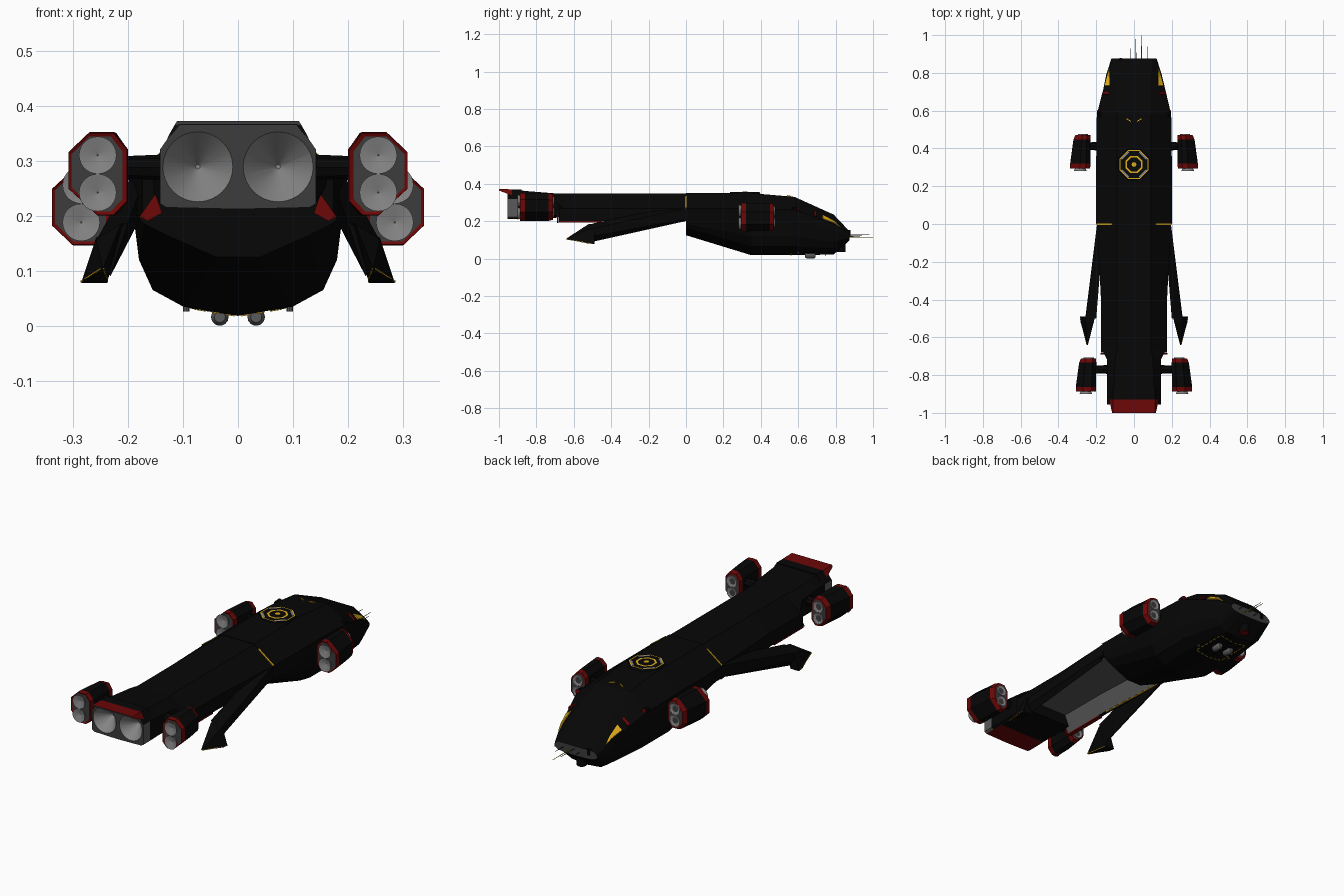
import bpy, bmesh, math
from mathutils import Vector

if "Cube" in bpy.data.objects:
    bpy.data.objects.remove(bpy.data.objects["Cube"])


def material(name, r, g, b):
    m = bpy.data.materials.new(name)
    m.use_nodes = True
    m.diffuse_color = (r, g, b, 1)
    m.node_tree.nodes["Principled BSDF"].inputs["Base Color"].default_value = (r, g, b, 1)
    return m


BLACK, RED, GOLD, DARK, GREY, BAY = range(6)
MATS = [material("hull black", .002, .002, .002), material("trim red", .15, .002, .002),
        material("marking gold", .75, .42, .01), material("dark grey", .045, .045, .045),
        material("metal grey", .23, .23, .23), material("bay grey", .1, .1, .1)]


def finish(name, bm, mirror=False, smooth=False):
    """Turn a bmesh into an object, optionally mirrored across x."""
    bmesh.ops.recalc_face_normals(bm, faces=bm.faces[:])
    me = bpy.data.meshes.new(name)
    bm.to_mesh(me)
    bm.free()
    for m in MATS:
        me.materials.append(m)
    ob = bpy.data.objects.new(name, me)
    bpy.context.collection.objects.link(ob)
    if mirror:
        mod = ob.modifiers.new("mirror", "MIRROR")
        mod.use_mirror_merge = False
    if smooth:
        bpy.ops.object.select_all(action="DESELECT")
        ob.select_set(True)
        bpy.context.view_layer.objects.active = ob
        bpy.ops.object.shade_smooth_by_angle(angle=math.radians(40))
    return ob


def loft(name, loops, mats, **kw):
    """Skin closed loops; mats = start cap, one per segment, end cap."""
    bm = bmesh.new()
    rings = [[bm.verts.new(p) for p in loop] for loop in loops]
    n = len(rings[0])
    for k, (a, b) in enumerate(zip(rings, rings[1:])):
        for i in range(n):
            j = (i + 1) % n
            bm.faces.new((a[i], a[j], b[j], b[i])).material_index = mats[k + 1]
    bm.faces.new(rings[0]).material_index = mats[0]
    bm.faces.new(rings[-1]).material_index = mats[-1]
    return finish(name, bm, **kw)


def repaint(ob, mat, rule):
    """Recolour the faces of ob that satisfy rule."""
    for f in ob.data.polygons:
        if rule(f):
            f.material_index = mat


def both(y, half):
    """Full loop at y from a half section running from x=0 round to x=0."""
    return [(x, y, z) for x, z in half] + [(-x, y, z) for x, z in reversed(half) if x]


def lathe(name, c, axis, steps, mats, n=24, turn=0., **kw):
    """Rings of (distance, radius) round an axis."""
    def point(d, r, a):
        u, v = r * math.cos(a), r * math.sin(a)
        off = {"x": (d, u, v), "y": (u, d, v), "z": (u, v, d)}[axis]
        return Vector(c) + Vector(off)
    loops = [[point(d, r, turn + math.tau * i / n) for i in range(n)] for d, r in steps]
    return loft(name, loops, mats, **kw)


def plate(name, pts, lift, mat):
    """Thin mirrored plate raised along lift."""
    v = Vector(lift)
    return loft(name, [pts, [Vector(p) + v for p in pts]], [mat] * 3, mirror=True)


# Forward hull
top = [(0, .35), (.09, .35), (.2, .268), (.19, .2)]
full = top + [(.18, .12), (.155, .065), (.1, .035), (0, .018)]
bow = [(0, .235), (.09, .235), (.143, .185), (.147, .15), (.14, .09), (.12, .055), (.08, .03), (0, .022)]
tip = [(0, .145), (.1, .145), (.118, .13), (.12, .12), (.118, .115), (.1, .105), (.07, .1), (0, .098)]
step = top + [(.17, .185), (.13, .165), (.04, .125), (0, .125)]
shoulder = [(0, .33), (.09, .33), (.197, .26)] + full[3:]
loft("forward_hull", [both(0, step), both(.35, full), both(.58, shoulder), both(.79, bow),
                      both(.875, tip)], [BLACK] * 5 + [DARK])


# Rear hull: an open-bottomed channel with a grey bay
def channel(w):
    return [(0, .347), (.09, .347), (w, .268), (w, .2), (w - .02, .2), (w - .055, .28), (0, .28)]


rear = loft("rear_hull", [both(0, channel(.195)), both(-.4, channel(.175)),
                          both(-.68, channel(.174))], [BLACK] * 4)
repaint(rear, BAY, lambda f: -.67 < f.center.y < -.01 and .21 < f.center.z < .29
        and abs(f.normal.y) < .5 and f.normal.z < -.1)
plate("bay_end_trim", [(.138, -.682, .205), (.15, -.682, .24), (.178, -.682, .2), (.165, -.682, .19)],
      (0, -.008, 0), RED)
plate("bay_edge_trim", [(.154, -.68, .2), (.176, -.68, .2), (.176, -.45, .2), (.154, -.45, .2)],
      (0, 0, -.006), RED)
plate("bay_edge_stripe", [(.156, -.4, .2), (.162, -.4, .2), (.181, -.01, .2), (.175, -.01, .2)],
      (0, 0, -.003), GOLD)

# Main engine block with sunken exhaust cones
end = [(0, .366), (.11, .366), (.142, .32), (.142, .222), (.13, .215), (0, .212)]
block = loft("engine_block", [
    both(-.66, [(0, .345), (.09, .345), (.172, .275), (.16, .25), (.14, .225), (0, .225)]),
    both(-.715, [(0, .35), (.1, .35), (.144, .31), (.14, .222), (.13, .215), (0, .215)]),
    both(-.84, [(0, .36), (.105, .36), (.142, .316), (.14, .222), (.13, .215), (0, .213)]),
    both(-.9, end), both(-.955, end)], [BLACK] * 4 + [BAY, DARK])
repaint(block, RED, lambda f: f.center.y < -.85 and f.normal.z < -.9)
repaint(block, BLACK, lambda f: f.center.y < -.9 and f.normal.z > .3)
cutter = lathe("exhaust_cutter", (.073, -.955, .289), "y", [(-.004, .067), (.07, .004)], [GREY] * 3,
               n=32, mirror=True, smooth=True)
cutter.hide_render = True
cutter.hide_set(True)
cut = block.modifiers.new("exhausts", "BOOLEAN")
cut.operation, cut.solver, cut.object = "DIFFERENCE", "EXACT", cutter


# Hood over the exhausts
def lid(y, peak, drop):
    return both(y, [(0, peak), (.111, peak), (.111 + drop * .6, peak - drop),
                    (.107 + drop * .6, peak - drop), (.106, peak - .006), (0, peak - .006)])


hood = loft("engine_hood", [lid(-.88, .37, .03), lid(-.93, .37, .03), lid(-.955, .371, .024),
                            lid(-1, .372, .008)], [BLACK, BLACK, RED, RED, DARK])
repaint(hood, DARK, lambda f: f.center.y < -.93 and f.normal.z < -.1)


def nozzle(name, c, r, depth):
    lathe(name, c, "y", [(0, .65 * r), (-depth, r), (-depth, .95 * r), (-.008, .06 * r)],
          [GREY] * 4 + [DARK], n=28, mirror=True, smooth=True)


# Thruster pods narrowing toward the nose, the forward pair upside down
outline = [(.015, .076), (-.03, .076), (-.055, .045), (-.055, -.05),
           (-.03, -.076), (0, -.076), (.053, -.027), (.053, .04)]
bands = [(-.172, .86, .9, .002), (-.175, .98, .98, .001), (-.15, 1, 1, 0), (-.022, .84, .97, -.009),
         (0, .74, .9, -.014), (.001, .64, .8, -.014)]


def pod(name, cx, y, cz, flip):
    loops = [[(cx + shift + px * sx, y + dy, cz + flip * pz * sz) for px, pz in outline]
             for dy, sx, sz, shift in bands]
    loft(name + "_pod", loops, [DARK, RED, RED, BLACK, RED, RED, DARK], mirror=True)
    for label, dz in (("upper", .034), ("lower", -.034)):
        nozzle(f"{name}_{label}_nozzle", (cx, y - .165, cz + dz), .034, .024)
        lathe(f"{name}_{label}_intake", (cx - .015, y, cz + dz * .85), "y",
              [(-.01, .027), (.006, .027), (.006, .025), (-.006, .002)], [GREY] * 5,
              n=20, mirror=True, smooth=True)
    lathe(name + "_strut", (cx - .05, y - .058, cz + .012), "x", [(-.085, .024), (.01, .02)],
          [BLACK] * 3, n=8, mirror=True)


pod("rear", .255, -.712, .276, 1)
pod("forward", .285, .47, .222, -1)


# Swept wings with dart-shaped tips
def at(y, pts):
    return [(x, y, z) for x, z in pts]


loft("wing", [at(-.004, [(.16, .294), (.196, .268), (.195, .21), (.175, .2)]),
              at(-.5, [(.2, .187), (.255, .16), (.258, .12), (.232, .09)])],
     [BLACK] * 3, mirror=True)
loft("wing_tip", [at(-.49, [(.207, .187), (.258, .16), (.285, .078), (.238, .078)]),
                  at(-.52, [(.213, .185), (.258, .158), (.283, .08), (.238, .08)]),
                  at(-.64, [(.244, .107), (.247, .107), (.249, .103), (.245, .103)])],
     [BLACK] * 4, mirror=True)
for label, x0, x1, out in (("outer", .284, .249, .002), ("inner", .238, .245, -.002)):
    plate(f"wing_tip_{label}_stripe", [(x0, -.5, .079), (x0, -.5, .082), (x1, -.64, .105),
                                       (x1, -.64, .102)], (out, -.002, 0), GOLD)

# Landing pad with octagonal markings
pad = lathe("landing_pad", (0, .315, 0), "z",
            [(.345, .09), (.356, .085), (.356, .082), (.356, .077), (.356, .067), (.356, .05), (.356, .04)],
            [BLACK, BLACK, BLACK, GOLD, GREY, BLACK, GOLD, BLACK], n=8, turn=math.pi / 8)
repaint(pad, BLACK, lambda f: f.material_index == GREY
        and min(abs(f.center.x), abs(f.center.y - .315)) < .03)
lathe("pad_centre", (0, .315, .355), "z", [(0, .013), (.003, .013)], [GOLD] * 3, n=8)

# Painted stripes, nose flashes and side lamps
plate("shoulder_stripe", [(.115, -.006, .331), (.198, -.006, .269), (.198, .002, .269), (.115, .002, .331)],
      (.001, 0, .003), GOLD)


def slope(y, s):
    """Point on the sloping bow shoulder, s running outward."""
    (y0, p), (y1, q) = ((.58, shoulder), (.79, bow)) if y < .79 else ((.79, bow), (.875, tip))
    t = (y - y0) / (y1 - y0)
    a, b = (Vector(p[k]).lerp(Vector(q[k]), t) for k in (1, 2))
    c = a.lerp(b, s)
    return (c.x, y, c.y)


plate("nose_flash", [slope(.73, .55), slope(.73, .92), slope(.79, .92), slope(.79, .72)],
      (.003, .002, .004), GOLD)
plate("nose_flash_point", [slope(.79, .72), slope(.79, .92), slope(.825, .9)], (.003, .002, .004), GOLD)
plate("shoulder_mark", [slope(.685, .5), slope(.685, .95), slope(.697, .95), slope(.697, .5)],
      (.004, .002, .005), RED)
lathe("side_lamp", (.185, .585, .265), "y", [(-.02, .01), (.012, .012), (.018, .008)],
      [BLACK, BLACK, RED, RED], n=10, mirror=True)
plate("deck_mark", [(.015, .54, .334), (.04, .555, .332), (.04, .56, .331), (.015, .545, .333)],
      (0, 0, .005), GOLD)

# Chin turret and antennas
lathe("chin_turret", (0, .828, 0), "z", [(.034, .021), (.037, .025), (.085, .025)],
      [RED, RED, BLACK, BLACK], n=16)
for i, (x, z, end_y, mat) in enumerate([(-.02, .12, .93, DARK), (.01, .13, .98, DARK),
                                        (.04, .115, 1, GOLD), (.07, .125, .94, DARK)]):
    lathe(f"antenna_{i + 1}", (x, 0, z), "y", [(.86, .0025), (end_y, .001)], [mat] * 3, n=6)
lathe("nose_sensor", (-.07, .865, .14), "z", [(-.02, .014), (.012, .014)], [BLACK] * 3, n=10)

# Belly sensors inside a dashed outline
lathe("belly_sensor", (.033, .665, .016), "y", [(-.028, .01), (-.02, .016), (.02, .016), (.028, .01)],
      [BAY] * 5, n=14, mirror=True, smooth=True)
lathe("belly_lamp", (.094, .6, .03), "z", [(-.004, .006), (.01, .006)], [BAY] * 3, n=8, mirror=True)


def dash(name, x0, x1, y0, y1):
    pts = [(x, y, .018 + .165 * x) for x, y in ((x0, y0), (x1, y0), (x1, y1), (x0, y1))]
    plate(name, pts, (0, 0, -.002), GOLD)


for i in range(6):
    y = .57 + i * .03
    dash(f"belly_side_dash_{i + 1}", .076, .08, y, y + .018)
for i in range(3):
    x = .006 + i * .026
    dash(f"belly_front_dash_{i + 1}", x, x + .016, .744, .748)
    dash(f"belly_back_dash_{i + 1}", x, x + .016, .56, .564)
